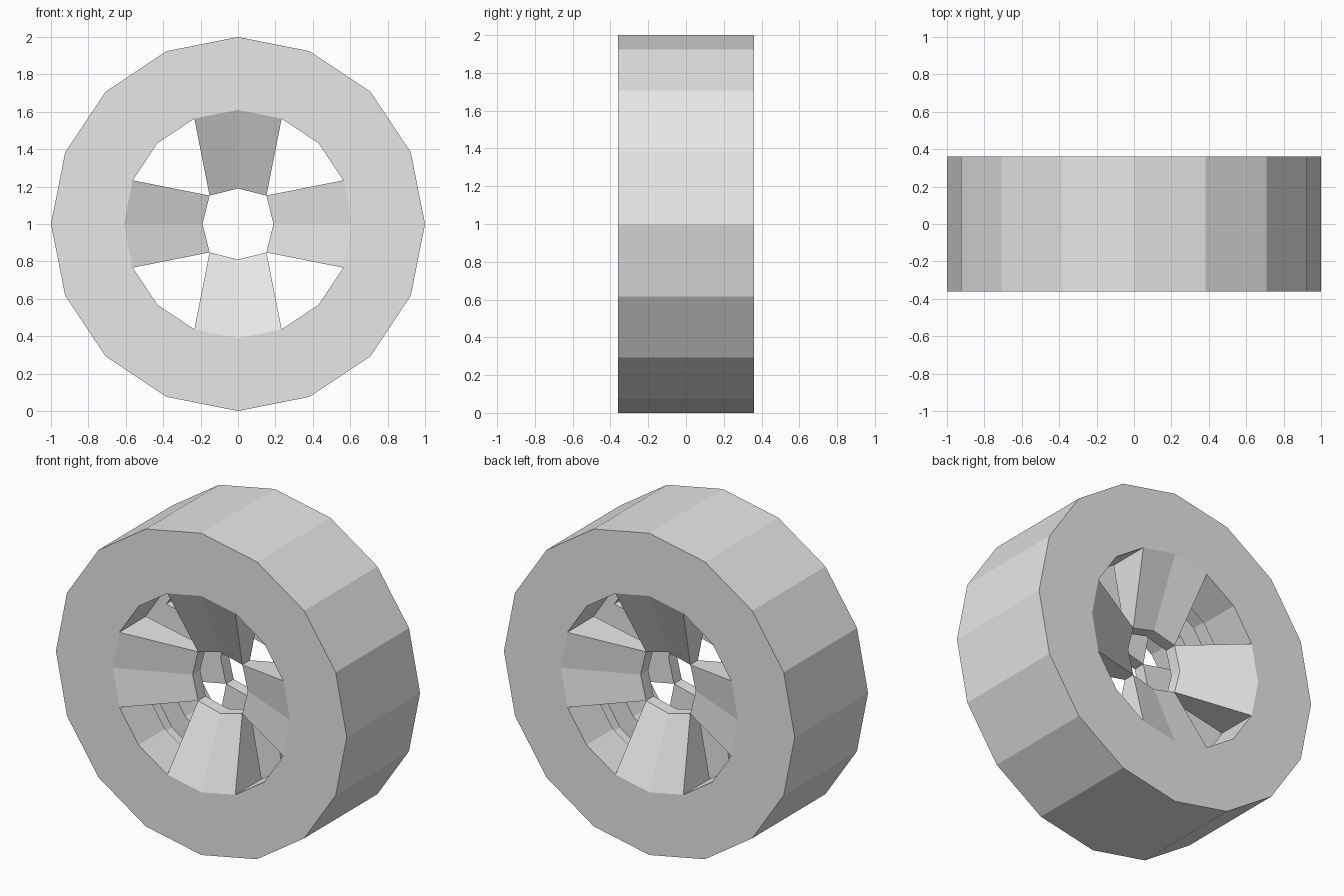
import bpy, bmesh
from math import sin, cos, pi

if "Cube" in bpy.data.objects:
    bpy.data.objects.remove(bpy.data.objects["Cube"], do_unlink=True)

SIDES = 16
HALF = 0.36        # half width of the wheel
BORE = 0.61        # radius of the rim opening
INNER = 0.10       # flat inner plane of each spoke set
DISH = 0.175       # depth of the outer hub edge
GROOVE = 0.74      # radius of the channel between the spoke sets

grey = bpy.data.materials.new("light grey")
grey.use_nodes = True
colour = (0.8, 0.8, 0.8, 1)
grey.diffuse_color = colour
grey.node_tree.nodes["Principled BSDF"].inputs["Base Color"].default_value = colour


def polar(r, a, y):
    return (r * cos(a), y, 1 + r * sin(a))


def finish(bm, name):
    bmesh.ops.recalc_face_normals(bm, faces=bm.faces)
    mesh = bpy.data.meshes.new(name)
    bm.to_mesh(mesh)
    bm.free()
    mesh.materials.append(grey)
    bpy.context.collection.objects.link(bpy.data.objects.new(name, mesh))


# Tyre: a closed section turned around the axle
section = [(1, -HALF), (1, HALF), (BORE, HALF), (BORE, INNER),
           (GROOVE, INNER), (GROOVE, -INNER), (BORE, -INNER), (BORE, -HALF)]
bm = bmesh.new()
rings = [[bm.verts.new(polar(r, 2 * pi * i / SIDES, y)) for r, y in section]
         for i in range(SIDES)]
for i, ring in enumerate(rings):
    nxt = rings[(i + 1) % SIDES]
    for j in range(len(section)):
        k = (j + 1) % len(section)
        bm.faces.new((ring[j], ring[k], nxt[k], nxt[j]))
finish(bm, "tyre")


# Spokes: dished wedges that meet corner to corner around the hub hole
def spoke(name, turn, side):
    bm = bmesh.new()

    def row(rim_y, hub_y):
        rim = [bm.verts.new(polar(BORE, turn + s * pi / 8, side * rim_y)) for s in (-1, 0, 1)]
        hub = [bm.verts.new(polar(r, turn + s * pi / 4, side * hub_y))
               for s, r in ((-1, 0.215), (0, 0.19), (1, 0.215))]
        return rim, hub

    rim_f, hub_f = row(HALF, DISH)
    rim_b, hub_b = row(INNER, INNER)
    for i in range(2):
        j = i + 1
        bm.faces.new((rim_f[i], rim_f[j], hub_f[j], hub_f[i]))
        bm.faces.new((rim_b[i], rim_b[j], hub_b[j], hub_b[i]))
        bm.faces.new((hub_f[i], hub_f[j], hub_b[j], hub_b[i]))
        bm.faces.new((rim_f[i], rim_f[j], rim_b[j], rim_b[i]))
    for i in (0, 2):
        bm.faces.new((rim_f[i], hub_f[i], hub_b[i], rim_b[i]))
    finish(bm, name)


for label, side in (("front", -1), ("back", 1)):
    for place, quarter in (("left", 0), ("top", 1), ("right", 2), ("bottom", 3)):
        spoke(f"{label}_{place}_spoke", quarter * pi / 2, side)
